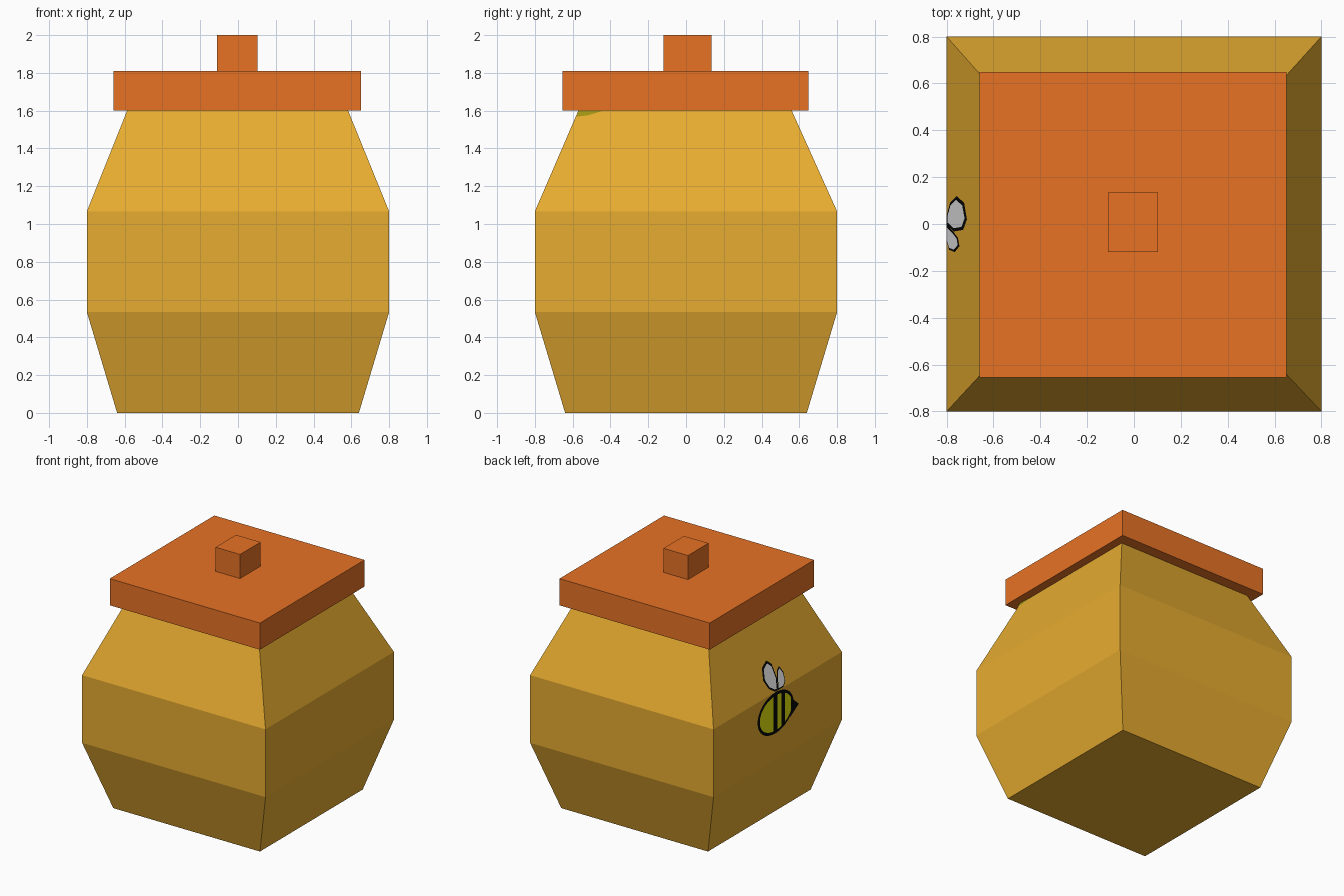
import bpy, bmesh, math

if "Cube" in bpy.data.objects:
    bpy.data.objects.remove(bpy.data.objects["Cube"])


def mat(name, r, g, b):
    def lin(c):
        c /= 255
        return c / 12.92 if c <= 0.04045 else ((c + 0.055) / 1.055) ** 2.4
    m = bpy.data.materials.new(name)
    m.diffuse_color = (lin(r), lin(g), lin(b), 1)
    m.use_nodes = True
    m.node_tree.nodes["Principled BSDF"].inputs["Base Color"].default_value = m.diffuse_color
    return m


GOLD = mat("honey gold", 252, 188, 54)
ORANGE = mat("lid orange", 255, 127, 42)
BLACK = mat("black", 8, 8, 8)
YELLOW = mat("bee yellow", 255, 255, 16)
WHITE = mat("wing white", 255, 255, 255)
OLIVE = mat("olive", 160, 148, 18)


def finish(name, bm, material):
    me = bpy.data.meshes.new(name)
    bm.to_mesh(me)
    bm.free()
    me.materials.append(material)
    ob = bpy.data.objects.new(name, me)
    bpy.context.collection.objects.link(ob)
    return ob


def stack(name, rings, material):
    """Closed loft of rectangles, each ring = (x0, x1, y0, y1, z)."""
    bm = bmesh.new()
    loops = [[bm.verts.new(p) for p in ((x0, y0, z), (x1, y0, z), (x1, y1, z), (x0, y1, z))]
             for x0, x1, y0, y1, z in rings]
    for a, b in zip(loops, loops[1:]):
        for i in range(4):
            j = (i + 1) % 4
            bm.faces.new((a[i], a[j], b[j], b[i]))
    bm.faces.new(loops[0][::-1])
    bm.faces.new(loops[-1])
    bmesh.ops.recalc_face_normals(bm, faces=bm.faces[:])
    return finish(name, bm, material)


# Jar body, lid and knob
SHOULDER = 1.067
stack("jar_body", [(-0.64, 0.64, -0.64, 0.64, 0), (-0.8, 0.8, -0.8, 0.8, 0.533),
                   (-0.8, 0.8, -0.8, 0.8, SHOULDER), (-0.587, 0.583, -0.57, 0.56, 1.6)], GOLD)
stack("lid", [(-0.66, 0.65, -0.655, 0.648, z) for z in (1.6, 1.81)], ORANGE)
stack("lid_knob", [(-0.112, 0.102, -0.12, 0.135, z) for z in (1.81, 2.0)], ORANGE)


def decal(name, pts, material, layer, side=-1):
    """Flat patch of (y, z) points laid on the left (-1) or right (+1) jar side."""
    bm = bmesh.new()
    vs = []
    for y, z in pts:
        x = 0.8 - 0.4 * max(0, z - SHOULDER) + 0.0025 * layer
        vs.append(bm.verts.new((side * x, y, z)))
    f = bm.faces.new(vs)
    f.normal_update()
    if f.normal.x * side < 0:
        f.normal_flip()
    return finish(name, bm, material)


CY, CZ = 0.03, 0.905


def half_height(y, ry, rz):
    return rz * math.sqrt(max(0, 1 - ((y - CY) / ry) ** 2))


# Bee body outline and sting
decal("bee_body", [(CY + 0.225 * math.cos(a), CZ + 0.162 * math.sin(a))
                   for a in (2 * math.pi * i / 32 for i in range(32))], BLACK, 1)
decal("bee_sting", [(-0.14, 0.97), (-0.26, 0.865), (-0.15, 0.80)], BLACK, 1)

# Yellow bands between the stripes
for n, (a, b) in enumerate(((0.06, 0.23), (-0.04, 0.01), (-0.16, -0.085))):
    ys = [a + (b - a) * i / 8 for i in range(9)]
    top = [(y, CZ + half_height(y, 0.203, 0.138)) for y in ys]
    low = [(y, CZ - half_height(y, 0.203, 0.138)) for y in ys]
    decal(f"bee_band_{n + 1}", top + low[::-1], YELLOW, 2)

# Wings: black outline with a white inset
wings = {
    "rear": [(0.03, 1.07), (0.09, 1.11), (0.12, 1.18), (0.09, 1.26), (0.02, 1.29),
             (-0.025, 1.25), (-0.032, 1.15), (0.0, 1.07)],
    "front": [(0.0, 1.07), (-0.03, 1.14), (-0.06, 1.195), (-0.095, 1.21),
              (-0.12, 1.16), (-0.11, 1.10), (-0.07, 1.07)],
}
for name, pts in wings.items():
    cy = sum(p[0] for p in pts) / len(pts)
    cz = sum(p[1] for p in pts) / len(pts)
    decal(f"wing_outline_{name}", pts, BLACK, 1)
    decal(f"wing_{name}", [(cy + 0.8 * (y - cy), cz + 0.84 * (z - cz)) for y, z in pts], WHITE, 2)

# Small paint fleck under the lid on the right side
decal("paint_fleck", [(-0.567, 1.599), (-0.58, 1.568), (-0.52, 1.575), (-0.44, 1.599)], OLIVE, 1, 1)
